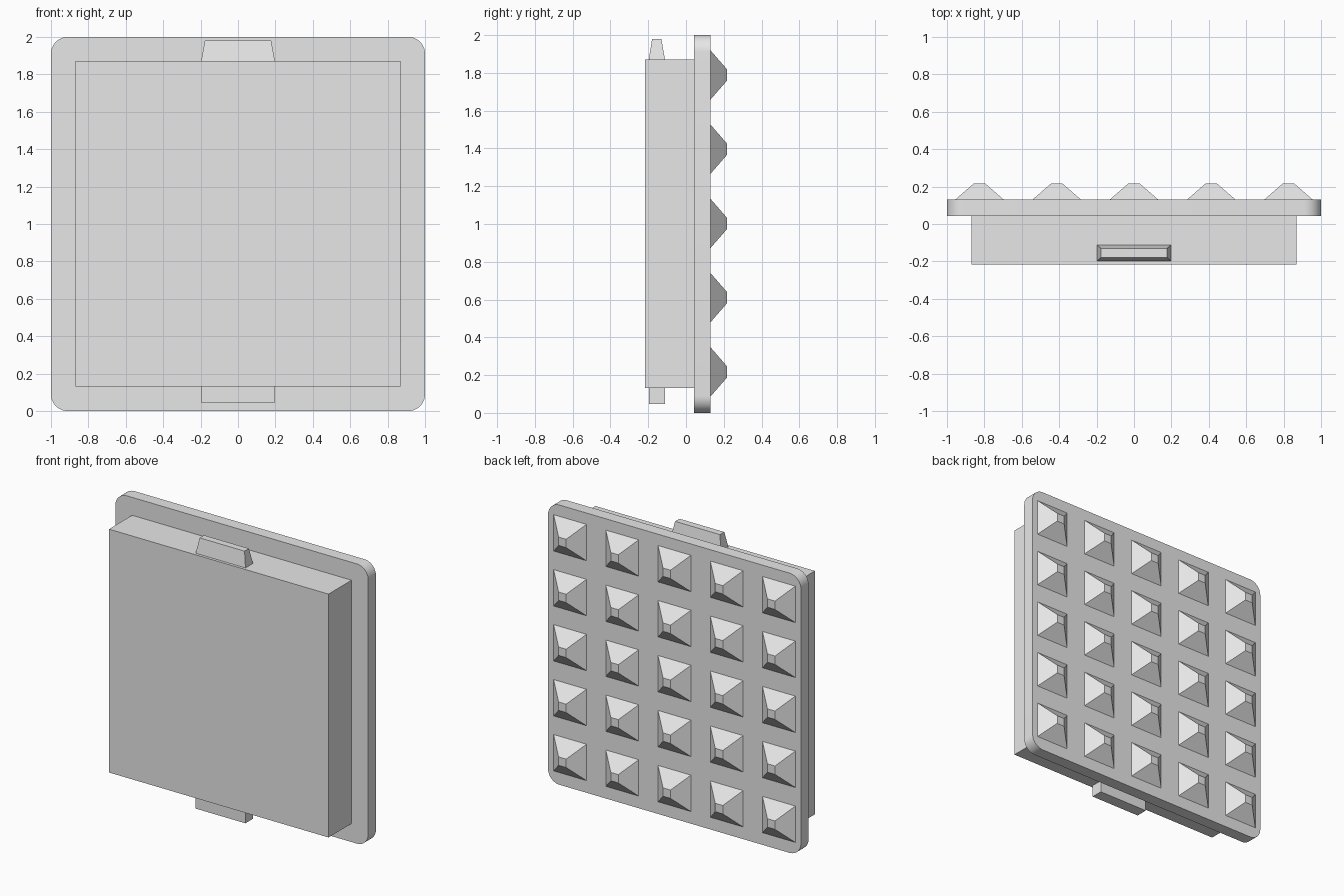
import bpy
import bmesh
import math

cube = bpy.data.objects.get("Cube")
if cube:
    bpy.data.objects.remove(cube, do_unlink=True)

# Single grey material
grey = bpy.data.materials.new("plain grey")
grey.use_nodes = True
colour = (0.8, 0.8, 0.8, 1)
grey.diffuse_color = colour
grey.node_tree.nodes["Principled BSDF"].inputs["Base Color"].default_value = colour


def finish(name, bm):
    """Turn a bmesh into a named grey object."""
    bmesh.ops.recalc_face_normals(bm, faces=bm.faces)
    mesh = bpy.data.meshes.new(name)
    bm.to_mesh(mesh)
    bm.free()
    mesh.materials.append(grey)
    obj = bpy.data.objects.new(name, mesh)
    bpy.context.collection.objects.link(obj)
    return obj


def add_box(bm, low, high):
    """Add a box between two corners and return its vertices."""
    verts = bmesh.ops.create_cube(bm, size=1)["verts"]
    for v in verts:
        for i in range(3):
            v.co[i] = low[i] if v.co[i] < 0 else high[i]
    return verts


BACK, SEAM, PLATE, TIP = -0.217, 0.043, 0.13, 0.217

# Cover plate with rounded corners
bm = bmesh.new()
add_box(bm, (-1, SEAM, 0), (1, PLATE, 2))
corners = [e for e in bm.edges if abs(e.verts[0].co.y - e.verts[1].co.y) > 0.01]
bmesh.ops.bevel(bm, geom=corners, offset=0.09, segments=10, profile=0.5, affect='EDGES')
plate = finish("cover_plate", bm)
bpy.ops.object.select_all(action='DESELECT')
plate.select_set(True)
bpy.context.view_layer.objects.active = plate
bpy.ops.object.shade_smooth_by_angle(angle=math.radians(30))

# Block behind the plate
bm = bmesh.new()
add_box(bm, (-0.868, BACK, 0.132), (0.868, SEAM, 1.872))
finish("body_block", bm)

# Tapered tab on the top edge
bm = bmesh.new()
for v in add_box(bm, (-0.197, -0.197, 1.872), (0.197, -0.112, 1.98)):
    if v.co.z > 1.9:
        v.co.x *= 0.9
        v.co.y = -0.155 + (v.co.y + 0.155) * 0.58
finish("top_tab", bm)

# Straight tab on the bottom edge
bm = bmesh.new()
add_box(bm, (-0.197, -0.197, 0.046), (0.197, -0.112, 0.132))
finish("bottom_tab", bm)

# Grid of blunt pyramid studs
bm = bmesh.new()
for col in range(-2, 3):
    for row in range(-2, 3):
        x, z = col * 0.413, 1.003 + row * 0.393
        for v in add_box(bm, (x - 0.13, PLATE, z - 0.13), (x + 0.13, TIP, z + 0.13)):
            if v.co.y > PLATE + 0.01:
                v.co.x = x + (v.co.x - x) * 0.23
                v.co.z = z + (v.co.z - z) * 0.23
finish("pyramid_studs", bm)
